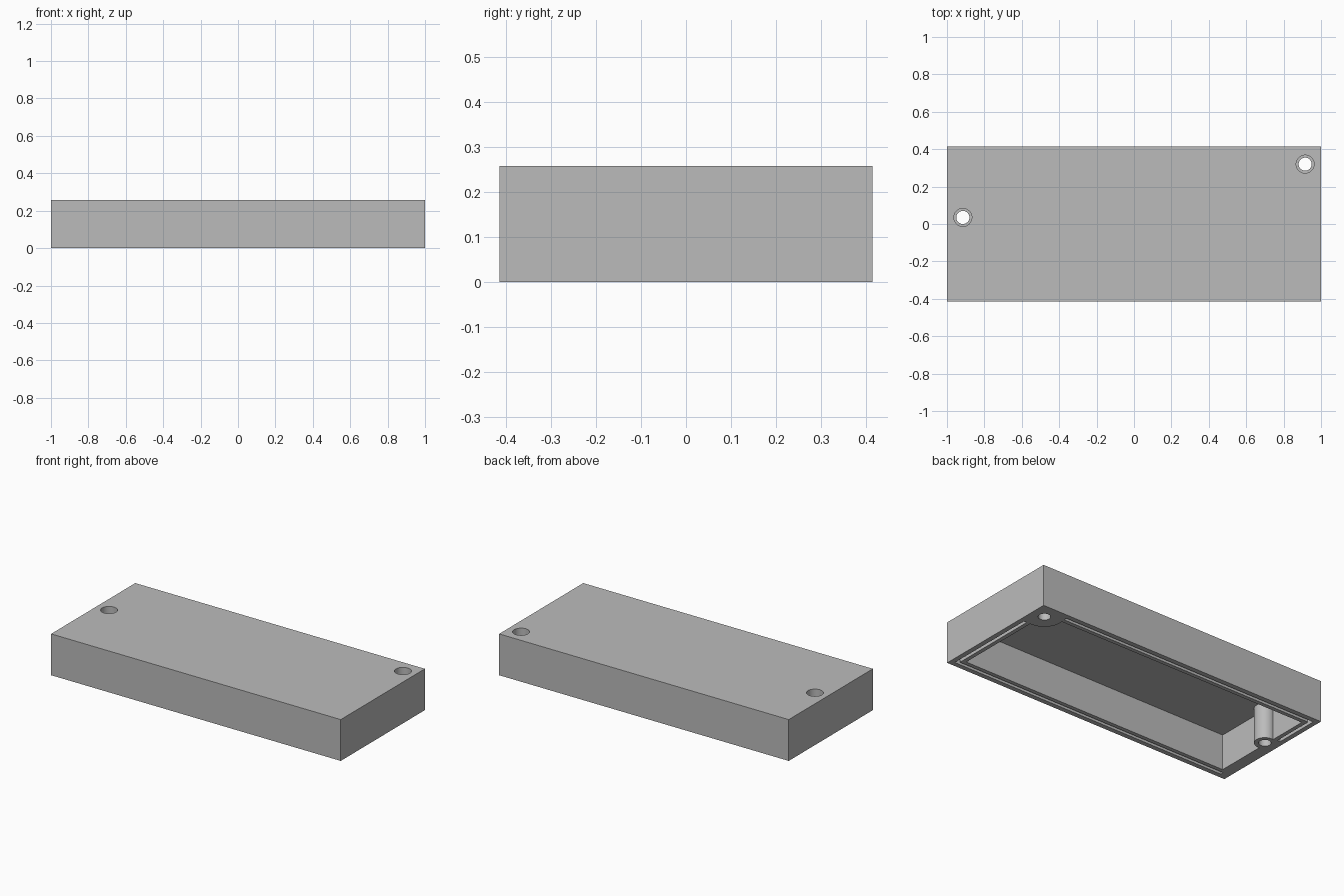
import bpy
import bmesh
from mathutils import Matrix, Vector

if "Cube" in bpy.data.objects:
    bpy.data.objects.remove(bpy.data.objects["Cube"], do_unlink=True)

HALF_X, HALF_Y, HEIGHT = 1.0, 0.415, 0.258
WALL, CEILING = 0.075, 0.22
GROOVE_OUT, GROOVE_IN, GROOVE_DEPTH = 0.03, 0.05, 0.03
# Screw bosses: x, y, radius
BOSSES = [(0.915, 0.32, 0.11), (-0.915, 0.035, 0.06)]

grey = bpy.data.materials.new("light grey plastic")
grey.use_nodes = True
grey.diffuse_color = (0.5, 0.5, 0.5, 1)
grey.node_tree.nodes["Principled BSDF"].inputs["Base Color"].default_value = (0.5, 0.5, 0.5, 1)


def make_object(name, bm):
    mesh = bpy.data.meshes.new(name)
    bm.to_mesh(mesh)
    bm.free()
    mesh.materials.append(grey)
    obj = bpy.data.objects.new(name, mesh)
    bpy.context.collection.objects.link(obj)
    return obj


def box(name, low, high):
    low, high = Vector(low), Vector(high)
    bm = bmesh.new()
    place = Matrix.Translation((low + high) / 2) @ Matrix.Diagonal((high - low).to_4d())
    bmesh.ops.create_cube(bm, size=1, matrix=place)
    return make_object(name, bm)


def cylinder(name, x, y, radius, low, high):
    bm = bmesh.new()
    bmesh.ops.create_cone(bm, cap_ends=True, segments=48, radius1=radius, radius2=radius,
                          depth=high - low, matrix=Matrix.Translation((x, y, (low + high) / 2)))
    return make_object(name, bm)


def cut(target, cutter):
    # Subtract the cutter, then discard it
    mod = target.modifiers.new("cut", 'BOOLEAN')
    mod.operation = 'DIFFERENCE'
    mod.solver = 'EXACT'
    mod.object = cutter
    bpy.context.view_layer.objects.active = target
    bpy.ops.object.modifier_apply(modifier=mod.name)
    bpy.data.objects.remove(cutter, do_unlink=True)


# Outer block and the cavity that hollows it, leaving the bosses standing
cover = box("enclosure_cover", (-HALF_X, -HALF_Y, 0), (HALF_X, HALF_Y, HEIGHT))
cavity = box("cavity", (WALL - HALF_X, WALL - HALF_Y, -0.05),
             (HALF_X - WALL, HALF_Y - WALL, CEILING))
for x, y, r in BOSSES:
    cut(cavity, cylinder("boss", x, y, r, -0.1, 0.3))
cut(cover, cavity)

# Sealing groove in the rim, interrupted at the bosses
ox, oy = HALF_X - GROOVE_OUT, HALF_Y - GROOVE_OUT
ix, iy = HALF_X - GROOVE_IN, HALF_Y - GROOVE_IN
grooves = [
    (-ox, iy, 0.81, oy),
    (-ix, -oy, ox, -iy),
    (ix, -oy, ox, 0.21),
    (-ox, 0.1, -ix, oy),
]
for x0, y0, x1, y1 in grooves:
    cut(cover, box("groove", (x0, y0, -0.05), (x1, y1, GROOVE_DEPTH)))

# Through holes with a wider counterbore at the top
for x, y, r in BOSSES:
    cut(cover, cylinder("hole", x, y, 0.035, -0.1, 0.4))
    cut(cover, cylinder("counterbore", x, y, 0.048, 0.13, 0.4))

# Smooth round walls, keep the corners crisp
bpy.ops.object.select_all(action='DESELECT')
cover.select_set(True)
bpy.context.view_layer.objects.active = cover
bpy.ops.object.shade_smooth_by_angle(angle=0.5)
